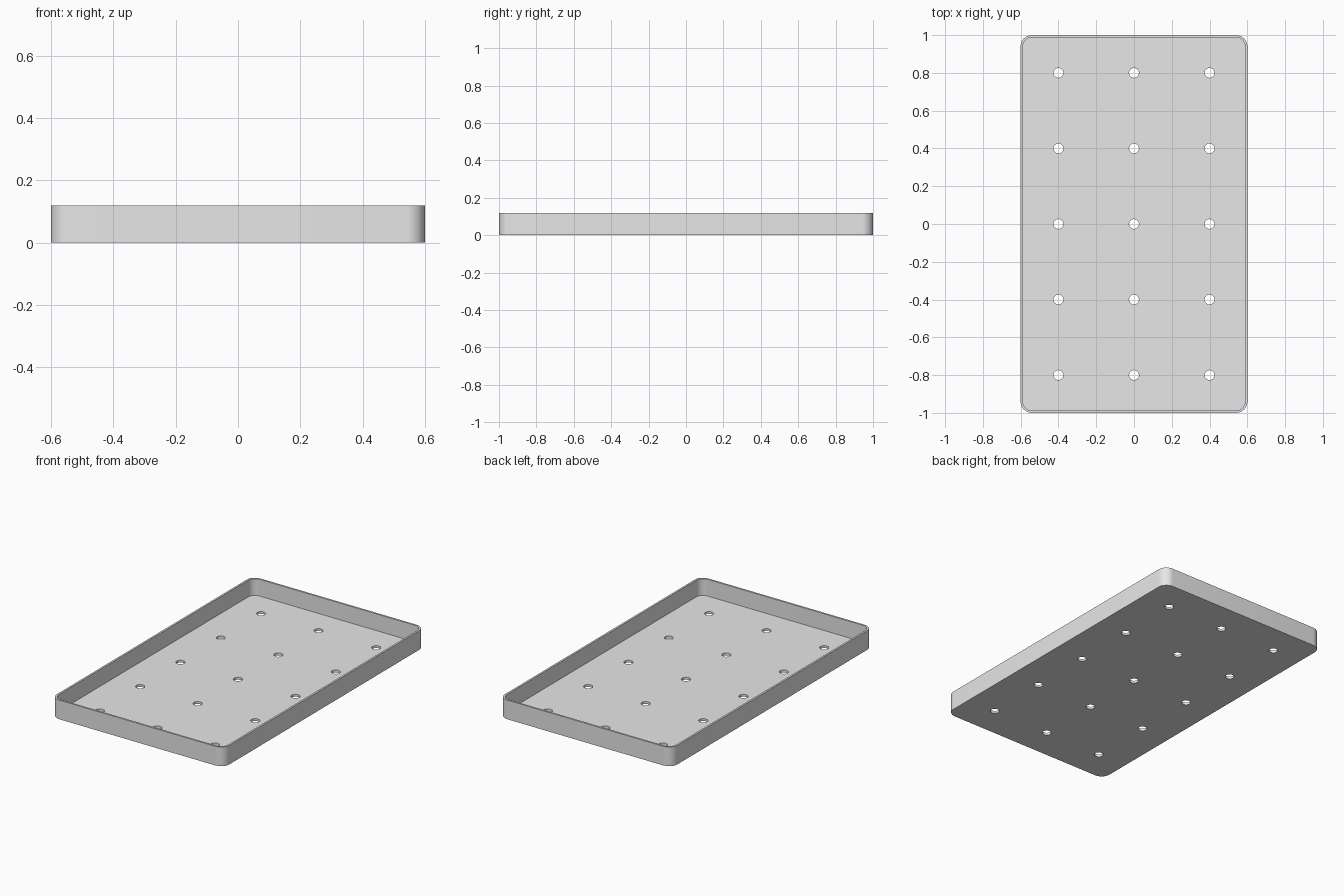
import bpy
import bmesh
from math import cos, sin, pi, radians

cube = bpy.data.objects.get("Cube")
if cube:
    bpy.data.objects.remove(cube, do_unlink=True)

HALF_X, HALF_Y, HEIGHT = 0.6, 1.0, 0.12
CORNER, WALL, FLOOR = 0.06, 0.012, 0.015
HOLE_RADIUS, PITCH = 0.026, 0.4

grey = bpy.data.materials.new("light grey")
grey.use_nodes = True
grey.diffuse_color = (0.8, 0.8, 0.8, 1)
grey.node_tree.nodes["Principled BSDF"].inputs["Base Color"].default_value = (0.8, 0.8, 0.8, 1)


def rounded_rectangle(hx, hy, r, steps=12):
    """Counter-clockwise outline with rounded corners."""
    points = []
    for i, (sx, sy) in enumerate([(1, 1), (-1, 1), (-1, -1), (1, -1)]):
        for k in range(steps + 1):
            a = (i + k / steps) * pi / 2
            points.append((sx * (hx - r) + r * cos(a), sy * (hy - r) + r * sin(a)))
    return points


def circle(cx, cy, r, sides=32):
    return [(cx + r * cos(2 * pi * k / sides), cy + r * sin(2 * pi * k / sides))
            for k in range(sides)]


def prism(name, outlines, z0, z1):
    """One object holding an upright solid for each outline."""
    bm = bmesh.new()
    for outline in outlines:
        base = bm.faces.new([bm.verts.new((x, y, z0)) for x, y in outline])
        extruded = bmesh.ops.extrude_face_region(bm, geom=[base])["geom"]
        for v in extruded:
            if isinstance(v, bmesh.types.BMVert):
                v.co.z = z1
    # Keep the base as the closed underside
        if not base.is_valid or len(base.edges[0].link_faces) < 2:
            bm.faces.new(base.verts)
    bmesh.ops.recalc_face_normals(bm, faces=bm.faces[:])
    mesh = bpy.data.meshes.new(name)
    bm.to_mesh(mesh)
    bm.free()
    mesh.materials.append(grey)
    obj = bpy.data.objects.new(name, mesh)
    bpy.context.collection.objects.link(obj)
    return obj


# Tray body, its cavity and the grid of drain holes
tray = prism("tray", [rounded_rectangle(HALF_X, HALF_Y, CORNER)], 0, HEIGHT)
cavity = prism("cavity_cutter", [rounded_rectangle(HALF_X - WALL, HALF_Y - WALL, CORNER - WALL)],
               FLOOR, HEIGHT + 0.1)
holes = prism("hole_cutter", [circle(i * PITCH, j * PITCH, HOLE_RADIUS)
                              for i in range(-1, 2) for j in range(-2, 3)], -0.05, 0.06)

bpy.ops.object.select_all(action='DESELECT')
bpy.context.view_layer.objects.active = tray
tray.select_set(True)
for cutter in (cavity, holes):
    cutter.hide_render = True
    cut = tray.modifiers.new("cut", 'BOOLEAN')
    cut.operation = 'DIFFERENCE'
    cut.solver = 'EXACT'
    cut.object = cutter
    bpy.ops.object.modifier_apply(modifier=cut.name)
    bpy.data.objects.remove(cutter, do_unlink=True)

# Smooth corners and hole walls, crisp rims
bpy.ops.object.shade_smooth_by_angle(angle=radians(30))
